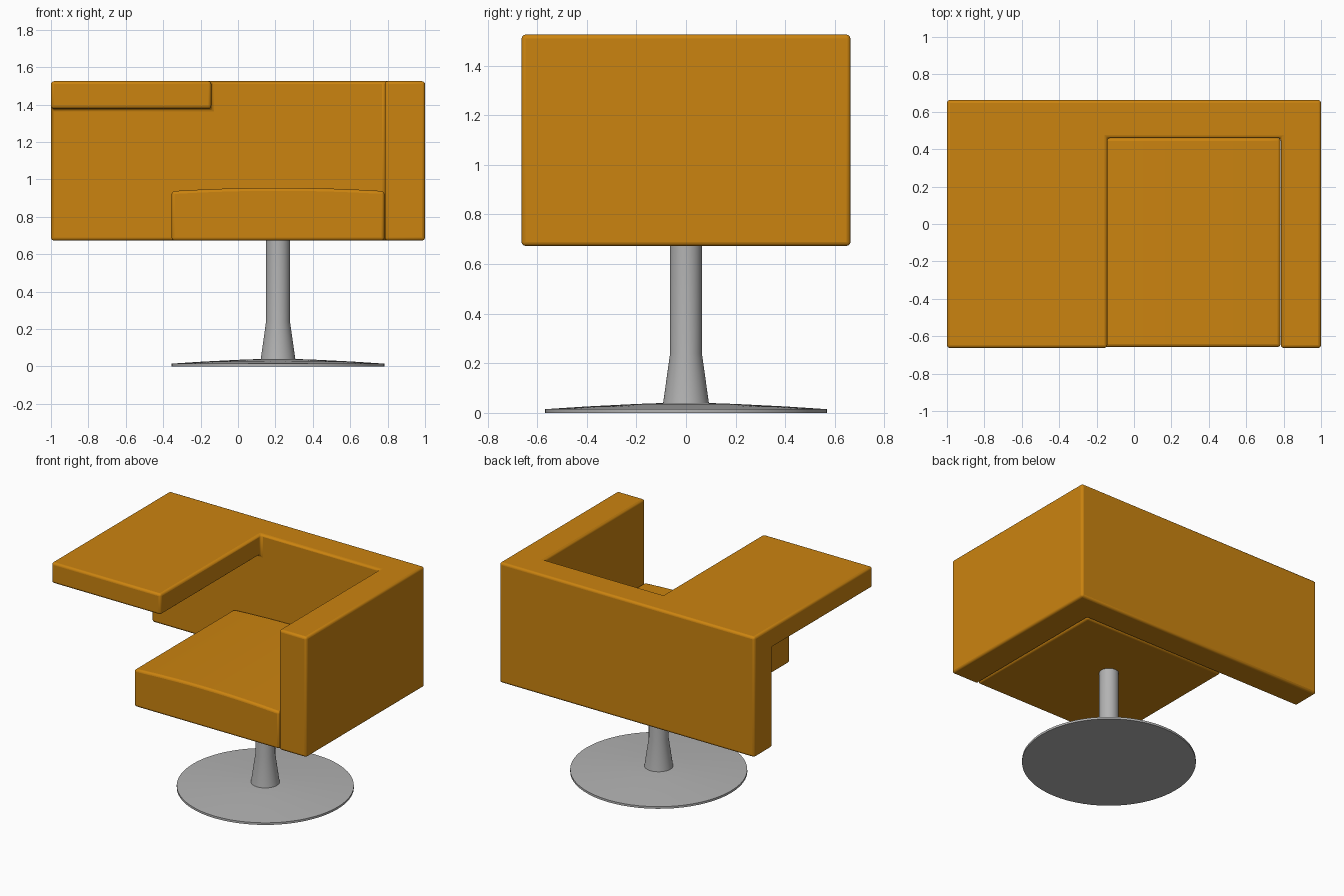
import bpy, bmesh
from math import cos, sin, pi, radians

default = bpy.data.objects.get("Cube")
if default:
    bpy.data.objects.remove(default, do_unlink=True)


def material(name, rgb):
    mat = bpy.data.materials.new(name)
    mat.use_nodes = True
    mat.diffuse_color = (*rgb, 1)
    mat.node_tree.nodes["Principled BSDF"].inputs["Base Color"].default_value = (*rgb, 1)
    return mat


upholstery = material("amber upholstery", (0.6, 0.23, 0.005))
metal = material("grey metal", (0.45, 0.45, 0.45))


def extrude_y(name, profile, y0, y1, mat):
    """Sweep an (x, z) outline from y0 to y1."""
    bm = bmesh.new()
    face = bm.faces.new([bm.verts.new((x, y0, z)) for x, z in profile])
    new = bmesh.ops.extrude_face_region(bm, geom=[face])["geom"]
    moved = [v for v in new if isinstance(v, bmesh.types.BMVert)]
    bmesh.ops.translate(bm, verts=moved, vec=(0, y1 - y0, 0))
    return finish(name, bm, mat)


def lathe(name, profile, centre, mat, steps=64):
    """Spin an (r, z) outline round a vertical axis and cap both ends."""
    bm = bmesh.new()
    rings = [[bm.verts.new((centre + r * cos(2 * pi * i / steps), r * sin(2 * pi * i / steps), z))
              for i in range(steps)] for r, z in profile]
    for low, high in zip(rings, rings[1:]):
        for i in range(steps):
            j = (i + 1) % steps
            bm.faces.new((low[i], low[j], high[j], high[i]))
    bm.faces.new(rings[0])
    bm.faces.new(rings[-1])
    return finish(name, bm, mat)


def finish(name, bm, mat):
    bmesh.ops.recalc_face_normals(bm, faces=bm.faces)
    mesh = bpy.data.meshes.new(name)
    bm.to_mesh(mesh)
    bm.free()
    mesh.materials.append(mat)
    obj = bpy.data.objects.new(name, mesh)
    bpy.context.collection.objects.link(obj)
    return obj


def soften(obj, width):
    bevel = obj.modifiers.new("soft edges", "BEVEL")
    bevel.width = width
    bevel.segments = 3
    bevel.limit_method = "ANGLE"
    bevel.angle_limit = radians(40)


def smooth(obj):
    bpy.ops.object.select_all(action="DESELECT")
    obj.select_set(True)
    bpy.context.view_layer.objects.active = obj
    bpy.ops.object.shade_smooth_by_angle(angle=radians(35))


BOTTOM, TOP, DEPTH = 0.673, 1.525, 0.663
SEAT_L, SEAT_R, INNER_Y = -0.355, 0.783, 0.46
AXIS = (SEAT_L + SEAT_R) / 2

# Back, arm and writing shelf: one block with the open space cut out
shell = extrude_y("back_arm_and_shelf",
                  [(-1, BOTTOM), (1, BOTTOM), (1, TOP), (-1, TOP)], -DEPTH, DEPTH, upholstery)
cutter = extrude_y("open_space_cutter",
                   [(-1.2, 0.4), (0.785, 0.4), (0.785, 1.8), (-0.143, 1.8), (-0.143, 1.378), (-1.2, 1.378)],
                   -1, INNER_Y, upholstery)
cutter.hide_render = True
cutter.hide_set(True)
cut = shell.modifiers.new("open space", "BOOLEAN")
cut.operation = "DIFFERENCE"
cut.solver = "EXACT"
cut.object = cutter
# Bake the cut so the helper can go
bpy.context.view_layer.update()
baked = bpy.data.meshes.new_from_object(shell.evaluated_get(bpy.context.evaluated_depsgraph_get()))
shell.modifiers.clear()
shell.data = baked
bpy.data.objects.remove(cutter, do_unlink=True)
soften(shell, 0.016)
smooth(shell)

# Seat cushion with a gently crowned top
steps = 16
crown = [(SEAT_R + (SEAT_L - SEAT_R) * i / steps, 0.937 + 0.018 * (1 - (2 * i / steps - 1) ** 2))
         for i in range(steps + 1)]
seat = extrude_y("seat", [(SEAT_L, BOTTOM), (SEAT_R, BOTTOM)] + crown, -0.658, INNER_Y, upholstery)
soften(seat, 0.016)
smooth(seat)

# Flared column and round floor plate
column = lathe("column", [(0.093, 0.035), (0.064, 0.24), (0.064, BOTTOM + 0.01)], AXIS, metal)
base = lathe("floor_plate", [(0.569, 0), (0.569, 0.015), (0.4, 0.026), (0.2, 0.036), (0.09, 0.04)],
             AXIS, metal)
for part in (column, base):
    smooth(part)
